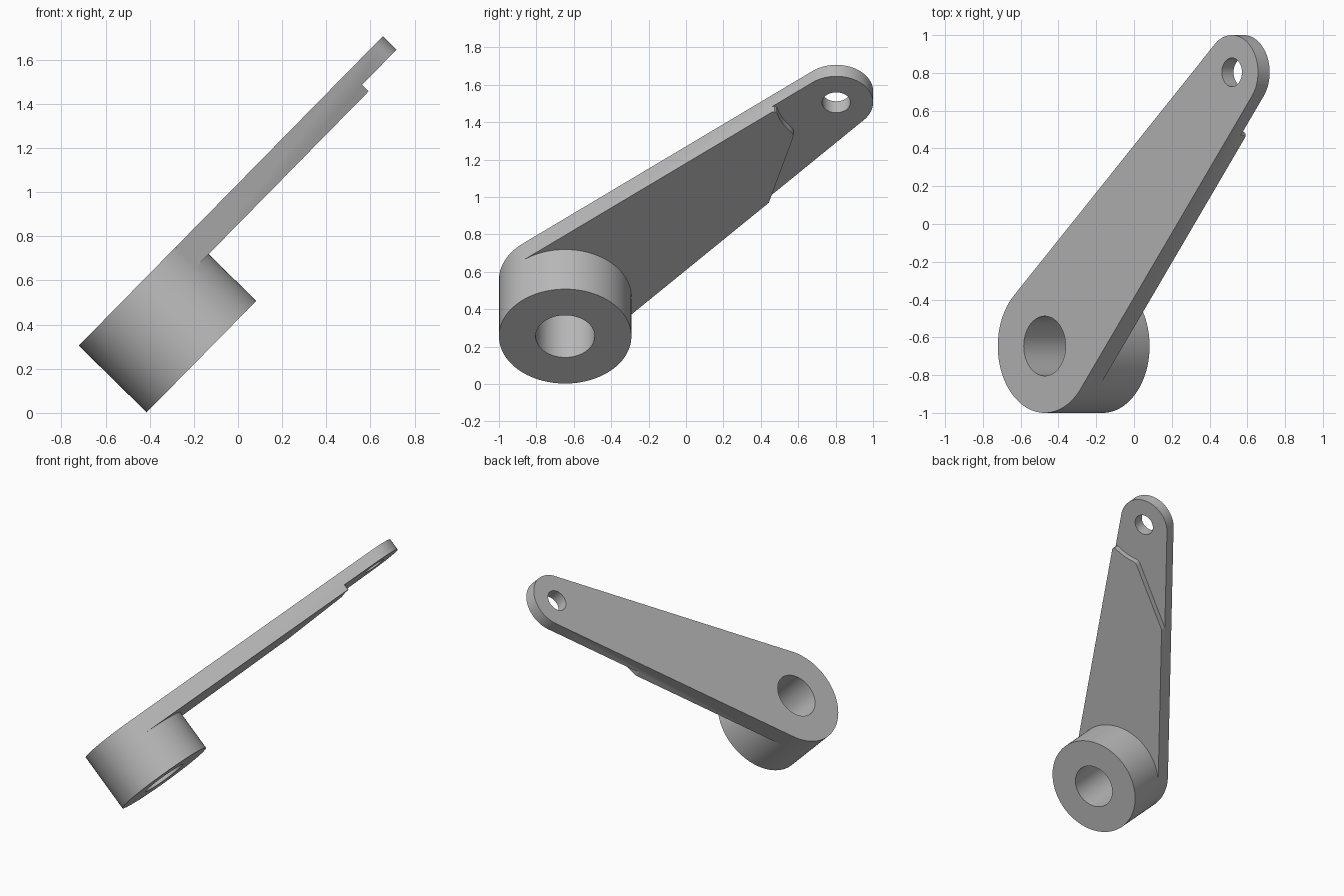
import bpy, bmesh, math
from mathutils import Matrix, Vector

if "Cube" in bpy.data.objects:
    bpy.data.objects.remove(bpy.data.objects["Cube"], do_unlink=True)

BIG_R, TIP_R, LENGTH = 0.354, 0.197, 2.025
BORE_R, PIN_R = 0.158, 0.076
BOSS_T, ARM_T, TIP_T = 0.431, 0.129, 0.087
SEGMENTS = 96

grey = bpy.data.materials.new("plain grey")
grey.use_nodes = True
colour = (0.5, 0.5, 0.5, 1)
grey.diffuse_color = colour
grey.node_tree.nodes["Principled BSDF"].inputs["Base Color"].default_value = colour

# Lever frame: x along the arm, y across it, z through its thickness
slope, swing = math.radians(45.5), math.radians(45.7)
uphill = Vector((math.cos(slope), 0, math.sin(slope)))
side = Vector((0, 1, 0))
along = uphill * math.cos(swing) + side * math.sin(swing)
across = uphill * math.sin(swing) - side * math.cos(swing)
through = along.cross(across)
frame = Matrix((along, across, through)).transposed().to_4x4()
frame.translation = (-0.473, -0.646, 0.557)


def prism(name, points, bottom, top):
    """Extrude a flat outline between two heights."""
    bm = bmesh.new()
    face = bm.faces.new([bm.verts.new((x, y, bottom)) for x, y in points])
    new = bmesh.ops.extrude_face_region(bm, geom=[face])["geom"]
    verts = [v for v in new if isinstance(v, bmesh.types.BMVert)]
    bmesh.ops.translate(bm, verts=verts, vec=(0, 0, top - bottom))
    bmesh.ops.recalc_face_normals(bm, faces=bm.faces)
    mesh = bpy.data.meshes.new(name)
    bm.to_mesh(mesh)
    bm.free()
    mesh.materials.append(grey)
    obj = bpy.data.objects.new(name, mesh)
    bpy.context.collection.objects.link(obj)
    obj.matrix_world = frame
    return obj


def arc(cx, radius, start, end, count):
    return [(cx + radius * math.cos(start + (end - start) * i / count),
             radius * math.sin(start + (end - start) * i / count))
            for i in range(count + 1)]


def circle(cx, radius):
    return arc(cx, radius, 0, math.tau, SEGMENTS)[:-1]


def combine(target, tool, operation):
    bpy.context.view_layer.objects.active = target
    mod = target.modifiers.new(operation.lower(), "BOOLEAN")
    mod.operation, mod.solver, mod.object = operation, "EXACT", tool
    bpy.ops.object.modifier_apply(modifier=mod.name)
    bpy.data.objects.remove(tool, do_unlink=True)


# Tapered arm with a rounded tip, tangent to the boss
tangent = math.acos((BIG_R - TIP_R) / LENGTH)
root = [(BIG_R * math.cos(a), BIG_R * math.sin(a)) for a in (tangent, -tangent)]
outline = root + arc(LENGTH, TIP_R, -tangent, tangent, 48)
lever = prism("lever_arm", outline, 0, ARM_T)

# Thinned tip with a curved and slanted shoulder
shoulder = [(1.735, 0.4), (1.743, 0.222), (1.757, 0.219), (1.769, 0.212),
            (1.773, 0.202), (1.77, 0.19), (1.75, 0.15), (1.735, 0.105),
            (1.728, 0.06), (1.724, 0.025), (1.717, 0.012), (1.703, 0.001),
            (1.271, -0.256), (1.03, -0.4), (2.4, -0.4), (2.4, 0.4)]
combine(lever, prism("tip_cutter", shoulder, TIP_T, ARM_T + 0.1), "DIFFERENCE")

# Thick boss, then the bore and the pin hole
combine(lever, prism("boss", circle(0, BIG_R), 0, BOSS_T), "UNION")
for cx, radius in ((0, BORE_R), (LENGTH, PIN_R)):
    combine(lever, prism("hole_cutter", circle(cx, radius), -0.2, 0.7), "DIFFERENCE")

# Smooth round walls, keep edges crisp
bpy.ops.object.select_all(action="DESELECT")
lever.select_set(True)
bpy.context.view_layer.objects.active = lever
bpy.ops.object.shade_smooth_by_angle(angle=math.radians(30))
